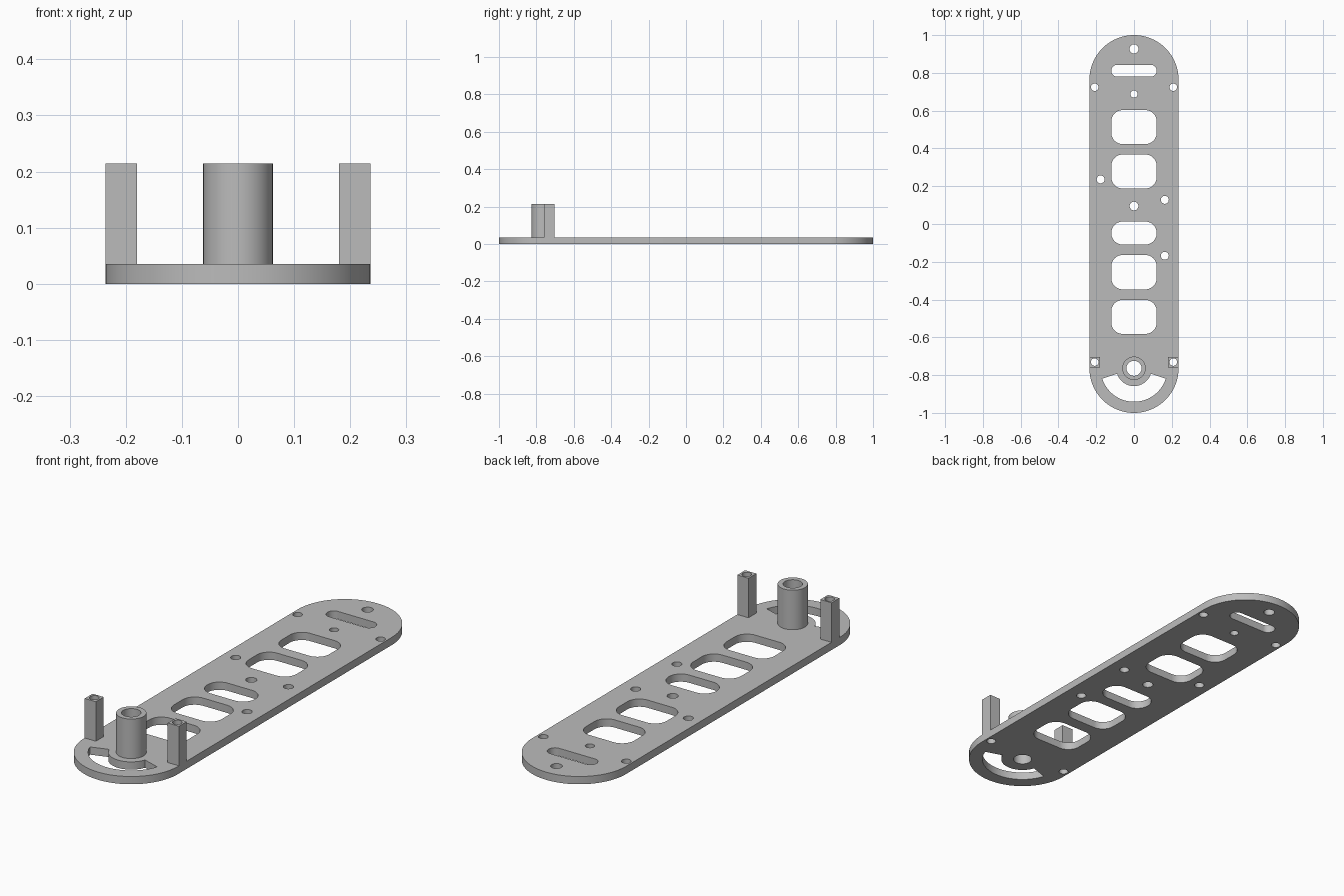
import bpy, bmesh
from math import cos, sin, pi, radians

cube = bpy.data.objects.get("Cube")
if cube:
    bpy.data.objects.remove(cube)

grey = bpy.data.materials.new("matte grey")
grey.use_nodes = True
COLOUR = (0.5, 0.5, 0.5, 1)
grey.diffuse_color = COLOUR
grey.node_tree.nodes["Principled BSDF"].inputs["Base Color"].default_value = COLOUR

THICK, TOP = 0.035, 0.214      # plate top, post top
END_Y, HALF_W = 0.764, 0.236   # end arc centres, plate half width


def arc(cx, cy, r, a0, a1, n):
    return [(cx + r * cos(radians(a0 + (a1 - a0) * i / n)),
             cy + r * sin(radians(a0 + (a1 - a0) * i / n))) for i in range(n + 1)]


def circle(cx, cy, r, n=48):
    return arc(cx, cy, r, 0, 360, n)[:-1]


def rounded_rect(x0, x1, y0, y1, r, n=12):
    corners = [(x1 - r, y1 - r), (x0 + r, y1 - r), (x0 + r, y0 + r), (x1 - r, y0 + r)]
    return [p for i, (x, y) in enumerate(corners)
            for p in arc(x, y, r, 90 * i, 90 * i + 90, n)]


def extruded(name, loops, z0, z1):
    """Solid from an outline followed by its hole loops."""
    curve = bpy.data.curves.new(name, 'CURVE')
    curve.dimensions = '2D'
    curve.fill_mode = 'BOTH'
    curve.extrude = (z1 - z0) / 2
    for pts in loops:
        spline = curve.splines.new('POLY')
        spline.points.add(len(pts) - 1)
        for point, (x, y) in zip(spline.points, pts):
            point.co = (x, y, 0, 1)
        spline.use_cyclic_u = True
    helper = bpy.data.objects.new(name + " outline", curve)
    bpy.context.collection.objects.link(helper)
    bpy.context.view_layer.update()
    mesh = bpy.data.meshes.new_from_object(
        helper.evaluated_get(bpy.context.evaluated_depsgraph_get()))
    bpy.data.objects.remove(helper)
    bpy.data.curves.remove(curve)

    bm = bmesh.new()
    bm.from_mesh(mesh)
    bmesh.ops.remove_doubles(bm, verts=bm.verts, dist=1e-5)
    bmesh.ops.translate(bm, verts=bm.verts, vec=(0, 0, (z0 + z1) / 2))
    bmesh.ops.recalc_face_normals(bm, faces=bm.faces)
    bm.to_mesh(mesh)
    bm.free()
    mesh.name = name
    mesh.materials.clear()
    mesh.materials.append(grey)
    obj = bpy.data.objects.new(name, mesh)
    bpy.context.collection.objects.link(obj)
    bpy.ops.object.select_all(action='DESELECT')
    obj.select_set(True)
    bpy.context.view_layer.objects.active = obj
    bpy.ops.object.shade_smooth_by_angle(angle=radians(30))
    return obj


# Base plate: round-ended outline
plate = [arc(0, END_Y, HALF_W, 0, 180, 64) + arc(0, -END_Y, HALF_W, 180, 360, 64)]

# Central windows (bottom, top, corner radius)
for y0, y1, r in [(0.78, 0.843, 0.031), (0.423, 0.603, 0.06), (0.188, 0.368, 0.06),
                  (-0.109, 0.013, 0.06), (-0.346, -0.164, 0.06), (-0.582, -0.402, 0.06)]:
    plate.append(rounded_rect(-0.12, 0.12, y0, y1, r))

# Screw holes
for x, y, r in [(0, 0.927, 0.024), (-0.208, 0.724, 0.02), (0.208, 0.724, 0.02),
                (0, 0.688, 0.019), (-0.177, 0.236, 0.021), (0.163, 0.128, 0.021),
                (0, 0.095, 0.023), (0.163, -0.168, 0.021),
                (-0.208, -0.731, 0.02), (0.208, -0.731, 0.02), (0, -END_Y, 0.04)]:
    plate.append(circle(x, y, r))

# Curved slot around the pivot
plate.append(arc(0, -END_Y, 0.177, 198, 342, 48) + arc(0, -END_Y, 0.094, 342, 198, 36))
extruded("base_plate", plate, 0, THICK)

# Hollow pivot tube
extruded("pivot_tube", [circle(0, -END_Y, 0.062, 64), circle(0, -END_Y, 0.04)], THICK, TOP)

# Square drilled posts
for side, name in ((1, "left_post"), (-1, "right_post")):
    a, b = sorted((side * 0.18, side * 0.236))
    square = [(a, -0.76), (b, -0.76), (b, -0.704), (a, -0.704)]
    extruded(name, [square, circle(side * 0.208, -0.731, 0.02)], THICK, TOP)
